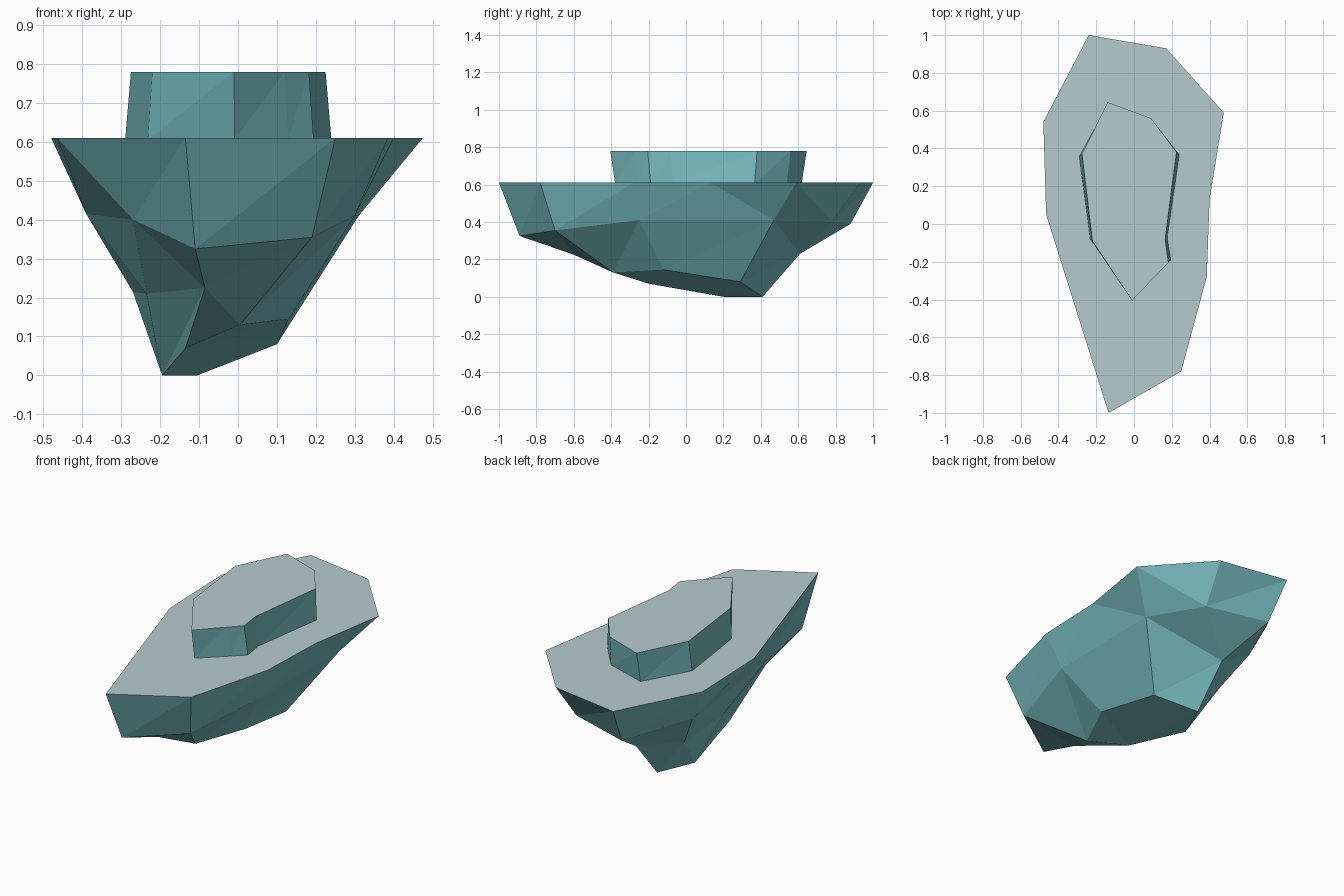
import bpy, bmesh

if "Cube" in bpy.data.objects:
    bpy.data.objects.remove(bpy.data.objects["Cube"])


def material(name, rgb):
    m = bpy.data.materials.new(name)
    m.diffuse_color = (*rgb, 1)
    m.use_nodes = True
    m.node_tree.nodes["Principled BSDF"].inputs["Base Color"].default_value = m.diffuse_color
    return m


TEAL = material("teal sides", (0.187, 0.50, 0.53))
GREY = material("pale grey top", (0.47, 0.60, 0.62))


def build(name, rings, walks):
    """Loft rings (top first) with triangles; a walk says which ring steps on:
    u = upper, l = lower. Cap both ends; upward faces get the pale colour."""
    bm = bmesh.new()
    loops = [[bm.verts.new(p) for p in r] for r in rings]
    for up, low, walk in zip(loops, loops[1:], walks):
        i = j = 0
        for step in walk:
            a, b = up[i % len(up)], low[j % len(low)]
            if step == "u":
                i += 1
                bm.faces.new((a, b, up[i % len(up)]))
            else:
                j += 1
                bm.faces.new((a, b, low[j % len(low)]))
    bm.faces.new(loops[0])
    bm.faces.new(loops[-1][::-1])
    bmesh.ops.recalc_face_normals(bm, faces=bm.faces)
    for f in bm.faces:
        f.material_index = 1 if f.normal.z > 0.9 else 0
    me = bpy.data.meshes.new(name)
    bm.to_mesh(me)
    bm.free()
    me.materials.append(TEAL)
    me.materials.append(GREY)
    ob = bpy.data.objects.new(name, me)
    bpy.context.collection.objects.link(ob)
    return ob


# Faceted rock body: flat top rim, two rough rings and a small foot
rim = [(x, y, 0.61) for x, y in (
    (-0.135, -1.0), (0.25, -0.78), (0.385, -0.28), (0.40, 0.13), (0.475, 0.59),
    (0.17, 0.93), (-0.24, 1.0), (-0.48, 0.54), (-0.465, 0.05))]
middle = [(-0.11, -0.89, 0.325), (0.19, -0.70, 0.355), (0.30, -0.25, 0.41),
          (0.31, 0.47, 0.41), (0.145, 0.78, 0.40), (-0.21, 0.88, 0.39),
          (-0.39, 0.50, 0.415), (-0.27, -0.35, 0.40)]
lower = [(-0.085, -0.60, 0.225), (0.005, -0.39, 0.13), (0.13, -0.12, 0.145),
         (0.10, 0.29, 0.08), (-0.11, 0.61, 0.23), (-0.27, 0.40, 0.215),
         (-0.235, 0.0, 0.21)]
foot = [(-0.135, -0.20, 0.07), (-0.105, 0.41, 0.0), (-0.195, 0.20, 0.0)]
build("rock_body", [rim, middle, lower, foot],
      ["ululululuululul"[:4] + "ululuul" + "ululul",
       "ulululluuullulu",
       "uuuluuluul"])

# Raised upper slab, slightly wider at the base in x and shorter in y
outline = [(-0.01, -0.405), (0.12, -0.27), (0.182, -0.205), (0.165, -0.08),
           (0.225, 0.38), (0.09, 0.56), (-0.14, 0.645), (-0.275, 0.37),
           (-0.22, -0.09)]
top = [(x, y, 0.78) for x, y in outline]
base = [(-0.025 + (x + 0.025) * 1.06, 0.115 + (y - 0.115) * 0.95, 0.605)
        for x, y in outline]
build("upper_slab", [top, base], ["ul" * len(outline)])
